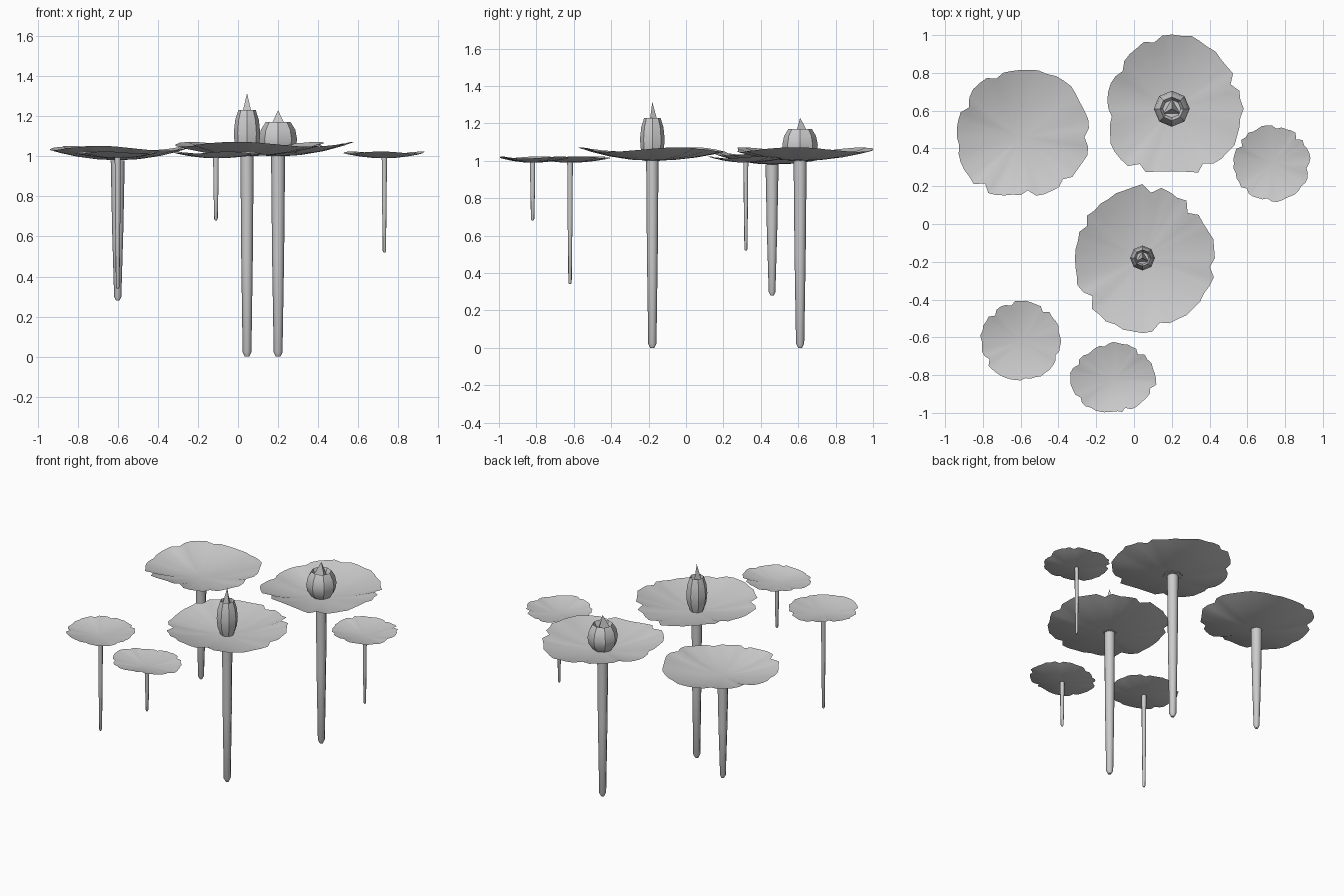
import bpy, bmesh, math, random
from math import sin, cos, tau

if "Cube" in bpy.data.objects:
    bpy.data.objects.remove(bpy.data.objects["Cube"], do_unlink=True)

random.seed(4)
shade = 0.6
grey = bpy.data.materials.new("plain grey")
grey.use_nodes = True
grey.diffuse_color = (shade, shade, shade, 1)
grey.node_tree.nodes["Principled BSDF"].inputs["Base Color"].default_value = grey.diffuse_color


def finish(bm, name, location, angle):
    """Turn a bmesh into a named, shaded object."""
    mesh = bpy.data.meshes.new(name)
    bm.to_mesh(mesh)
    bm.free()
    mesh.materials.append(grey)
    obj = bpy.data.objects.new(name, mesh)
    bpy.context.collection.objects.link(obj)
    obj.location = location
    bpy.ops.object.select_all(action="DESELECT")
    obj.select_set(True)
    bpy.context.view_layer.objects.active = obj
    bpy.ops.object.shade_smooth_by_angle(angle=math.radians(angle))


def add_ring(bm, radii, heights):
    """Add a loop of vertices, one for each radius, evenly spread."""
    step = tau / len(radii)
    return [bm.verts.new((r * cos(i * step), r * sin(i * step), z))
            for i, (r, z) in enumerate(zip(radii, heights))]


def bridge(bm, lower, upper):
    """Join two equal loops of vertices with quads."""
    for i in range(len(lower)):
        bm.faces.new((lower[i - 1], lower[i], upper[i], upper[i - 1]))


def lathe(name, location, profile, angle):
    """Spin (radius, height) pairs into a closed eight-sided solid."""
    sides = 8
    bm = bmesh.new()
    rings = [add_ring(bm, [r] * sides, [z] * sides) for r, z in profile]
    for lower, upper in zip(rings, rings[1:]):
        bridge(bm, lower, upper)
    bm.faces.new(rings[0][::-1])
    bm.faces.new(rings[-1])
    finish(bm, name, location, angle)


def ragged_outline(radii, count):
    """Blend evenly spread radii around the rim, then add jitter and notches."""
    outline = []
    for i in range(count):
        k, t = divmod(i * len(radii) / count, 1)
        a, b = radii[int(k)], radii[(int(k) + 1) % len(radii)]
        outline.append((a + (b - a) * t) * random.uniform(0.98, 1.03))
    gap = count // 6
    for start in range(0, count, gap):
        outline[start + random.randrange(gap)] *= 0.92
    return outline


def make_pad(name, x, y, base, lift, radii):
    """Shallow, single-surface dish with a gently waving rim."""
    count = 48
    outline = ragged_outline(radii, count)
    waves = [1 + 0.2 * sin(3 * tau * i / count + x * 9) for i in range(count)]
    bm = bmesh.new()
    centre = bm.verts.new((0, 0, 0))
    rings = [add_ring(bm, [r * part for r in outline],
                      [lift * part ** 2 * w for w in waves])
             for part in (0.3, 0.6, 0.85, 1)]
    for i in range(count):
        bm.faces.new((centre, rings[0][i - 1], rings[0][i]))
    for inner, outer in zip(rings, rings[1:]):
        bridge(bm, outer, inner)
    bmesh.ops.recalc_face_normals(bm, faces=bm.faces)
    if sum(face.normal.z for face in bm.faces) < 0:
        bmesh.ops.reverse_faces(bm, faces=bm.faces)
    finish(bm, name + "_pad", (x, y, base), 60)


def make_stem(name, x, y, bottom, top, foot, head):
    """Tapered stalk with a rounded lower tip."""
    lathe(name + "_stem", (x, y, 0), [
        (foot / 2, bottom), (foot, bottom + foot),
        ((foot + head) / 1.9, (bottom + top) / 2), (head, top)], 60)


def make_bud(name, x, y, base, radius, height, tip):
    """Open-topped bud with a three-sided spike inside."""
    profile = [(0.62, 0), (0.93, 0.25), (1, 0.5), (0.9, 0.78), (0.66, 1), (0.5, 0.8)]
    lathe(name + "_bud", (x, y, base),
          [(radius * r, height * z) for r, z in profile], 35)
    bm = bmesh.new()
    low = height * 0.78
    bmesh.ops.create_cone(bm, cap_ends=True, segments=3, radius1=radius * 0.55,
                          radius2=0, depth=tip - low)
    bmesh.ops.translate(bm, vec=(0, 0, (tip + low) / 2), verts=bm.verts)
    finish(bm, name + "_spike", (x, y, base), 20)


# Name, x, y, stem bottom, stem foot and head radii, rim radii from +x around
large_plants = [
    ("back_left", -0.6, 0.46, 0.28, 0.018, 0.035,
     [0.37, 0.37, 0.36, 0.35, 0.33, 0.35, 0.3, 0.34]),
    ("back", 0.2, 0.61, 0, 0.022, 0.035,
     [0.37, 0.37, 0.4, 0.36, 0.33, 0.38, 0.33, 0.38]),
    ("centre", 0.045, -0.18, 0, 0.022, 0.033,
     [0.39, 0.37, 0.38, 0.36, 0.36, 0.37, 0.39, 0.37]),
]
small_plants = [
    ("right", 0.73, 0.32, 0.52, 0.008, 0.013, [0.2]),
    ("front_left", -0.6, -0.62, 0.34, 0.009, 0.015, [0.21]),
    ("front", -0.11, -0.82, 0.68, 0.009, 0.014,
     [0.23, 0.2, 0.19, 0.19, 0.23, 0.2, 0.17, 0.19]),
]
for plants, pad_height, lift in ((large_plants, 1, 0.06), (small_plants, 0.99, 0.028)):
    for name, x, y, bottom, foot, head, radii in plants:
        # The back left plant floats a little lower than the other large ones
        base = pad_height - 0.02 if name == "back_left" else pad_height
        make_pad(name, x, y, base, lift, radii)
        make_stem(name, x, y, bottom, base, foot, head)

# Buds resting on the two tallest plants
make_bud("back", 0.2, 0.61, 1, 0.095, 0.17, 0.23)
make_bud("centre", 0.045, -0.18, 1, 0.066, 0.23, 0.315)
